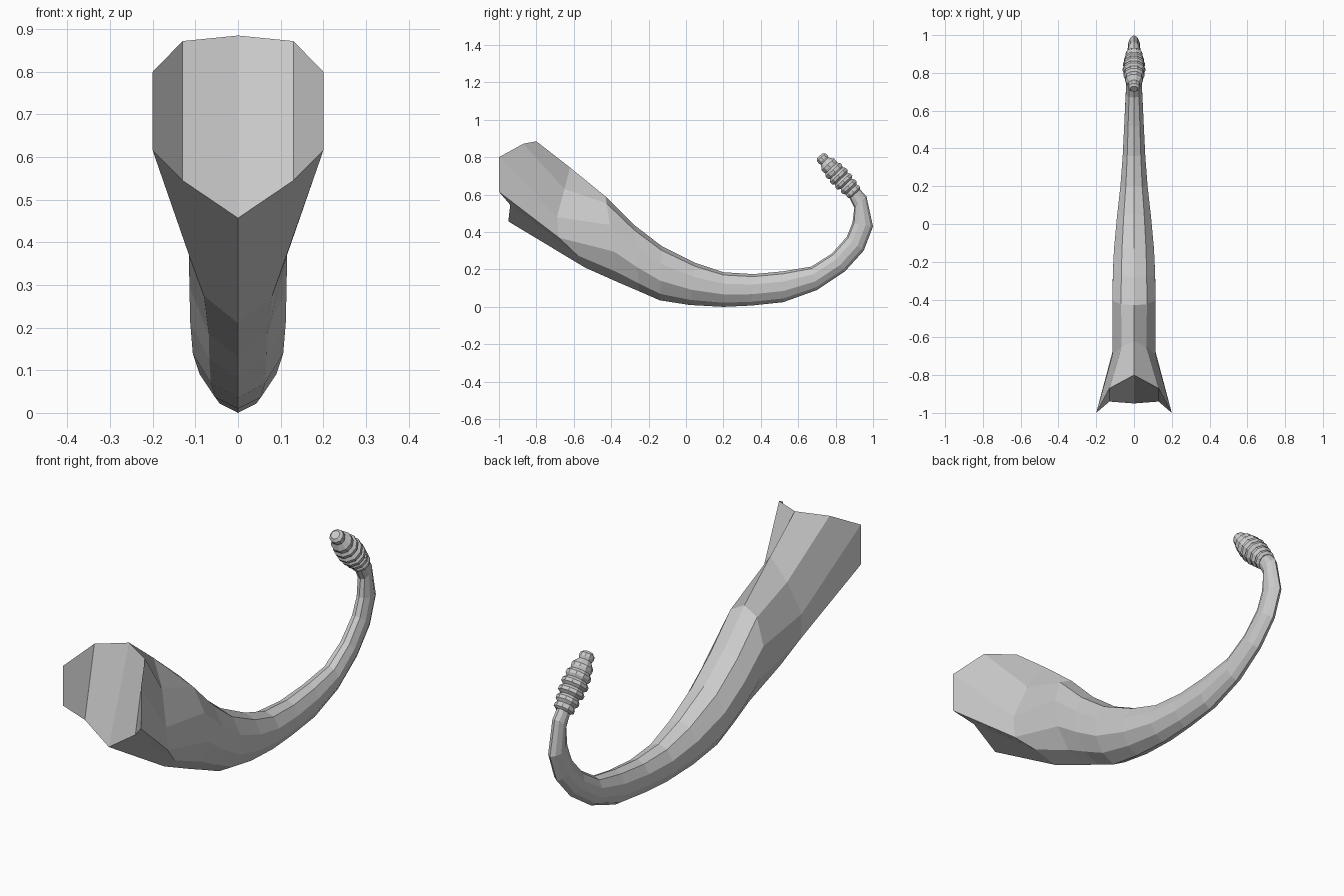
import bpy, bmesh, math
from mathutils import Vector

if "Cube" in bpy.data.objects:
    bpy.data.objects.remove(bpy.data.objects["Cube"])


def loft(name, rings, caps):
    """Skin equal-sized rings; caps lists index tuples (ring, corner indices)."""
    bm = bmesh.new()
    vs = [[bm.verts.new(p) for p in r] for r in rings]
    n = len(rings[0])
    for a, b in zip(vs, vs[1:]):
        for i in range(n):
            j = (i + 1) % n
            bm.faces.new((a[i], a[j], b[j], b[i]))
    for k, idx in caps:
        bm.faces.new([vs[k][i] for i in idx])
    bmesh.ops.recalc_face_normals(bm, faces=bm.faces)
    me = bpy.data.meshes.new(name)
    bm.to_mesh(me)
    bm.free()
    ob = bpy.data.objects.new(name, me)
    bpy.context.collection.objects.link(ob)
    return ob


def mirror_ring(half):
    """Ten-point ring from six points running top to underside."""
    return half + [(-x, y, z) for x, y, z in half[-2:0:-1]]


# Flared, swept-back root of the tail, then its first shaped section
rings = [
    mirror_ring([(0, -.80, .885), (.13, -.87, .872), (.2, -1, .80),
                 (.2, -1, .615), (.13, -.94, .545), (0, -.95, .457)]),
    mirror_ring([(0, -.62, .745), (.065, -.65, .63), (.113, -.69, .48),
                 (.115, -.68, .37), (.08, -.58, .275), (0, -.54, .21)]),
]

# Tail sections: underside y, z, upper y, z, half width
sections = [
    (-.36, .13, -.43, .59, .114), (-.25, .083, -.28, .44, .112),
    (-.14, .035, -.13, .325, .106), (.02, .01, .05, .235, .09),
    (.20, 0, .20, .185, .072), (.35, .007, .36, .175, .06),
    (.52, .025, .52, .19, .052), (.70, .09, .67, .215, .044),
    (.85, .19, .78, .285, .038), (.95, .30, .86, .375, .034),
    (1.0, .43, .89, .45, .031), (.965, .59, .90, .53, .029),
    (.92, .64, .865, .60, .029),
]
shape = [(0, 1), (.6, .92), (1, .67), (1, .36), (.6, .12), (0, 0)]
for y0, z0, y1, z1, w in sections:
    rings.append(mirror_ring(
        [(w * s, y0 + (y1 - y0) * t, z0 + (z1 - z0) * t) for s, t in shape]))

# Folded end faces at the root
caps = [(0, (0, 1, 4, 5)), (0, (1, 2, 3, 4)),
        (0, (0, 5, 6, 9)), (0, (9, 6, 7, 8)), (-1, range(10))]
loft("tail", rings, caps)

# Rattle: ridged spindle with a small tip button
base, tip = Vector((0, .905, .605)), Vector((0, .715, .808))
side, axis = Vector((1, 0, 0)), (tip - base)
up = axis.normalized().cross(side)
profile = [(0, .034), (.03, .046), (.08, .046), (.11, .04)]
for i, r in enumerate((.052, .058, .060, .056, .048)):
    t = .12 + i * .14
    profile += [(t + .035, r), (t + .09, r), (t + .135, r * .8)]
profile += [(.86, .029), (.90, .034), (.96, .032), (1, .02)]
n = 10
rattle = []
for t, r in profile:
    c = base + axis * t
    rattle.append([c + r * (math.cos(2 * math.pi * i / n) * side
                            + math.sin(2 * math.pi * i / n) * up) for i in range(n)])
loft("rattle", rattle, [(0, range(n)), (-1, range(n))])
